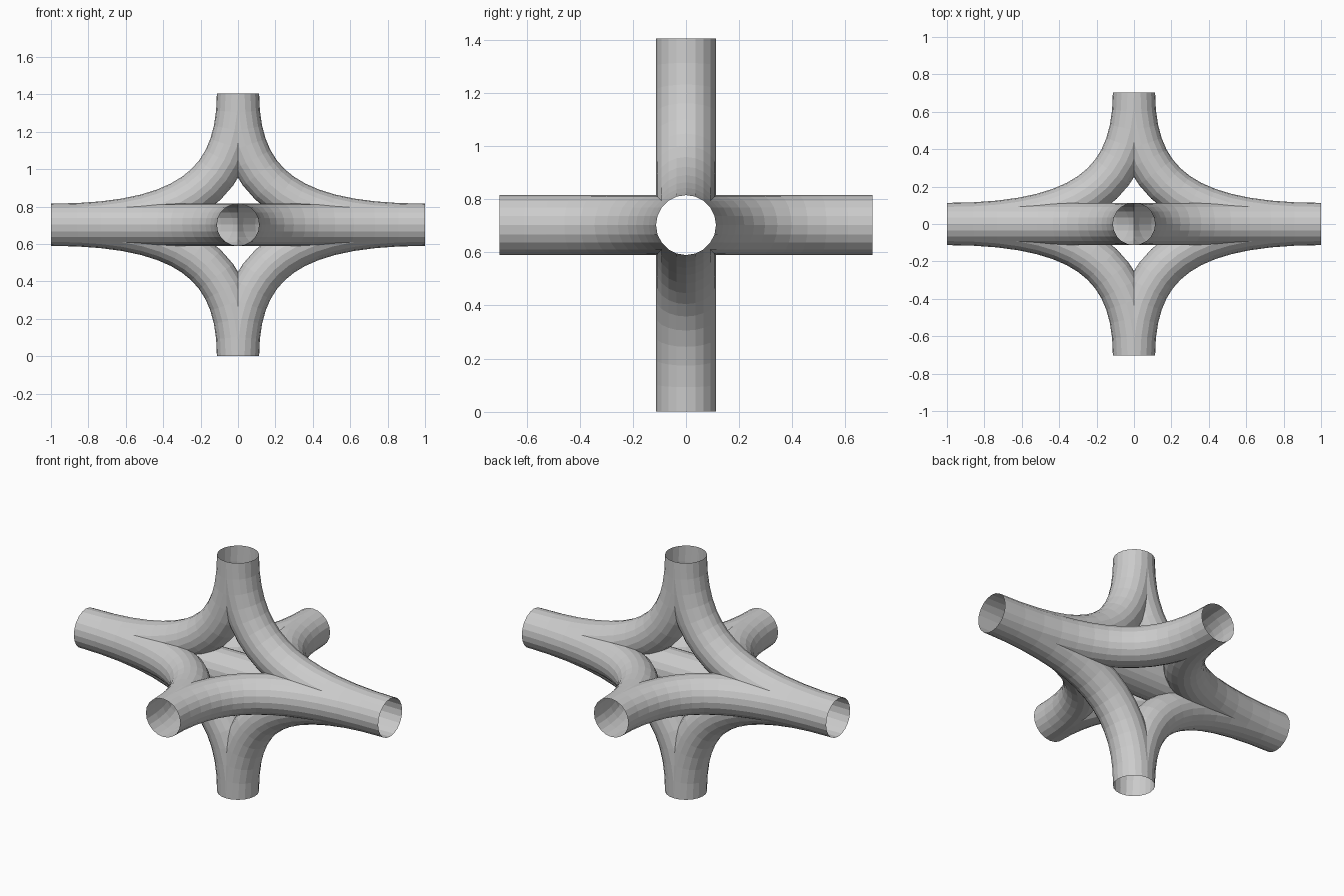
import bpy, bmesh, math
from mathutils import Vector

if "Cube" in bpy.data.objects:
    bpy.data.objects.remove(bpy.data.objects["Cube"])

R, SIDES, STEPS = 0.113, 20, 14
LONG, SHORT = 1.0, 0.703      # reach along x, reach along y and z
CENTRE = Vector((0, 0, SHORT))
PULL = 0.71                   # handle length of the arcs


def tube(name, points, tangents, side):
    """Capped round tube swept along points; side is normal to the path plane."""
    bm = bmesh.new()
    rings = []
    for p, t in zip(points, tangents):
        t = t.normalized()
        n = side.cross(t)
        rings.append([bm.verts.new(p + R * (math.cos(a) * n + math.sin(a) * side))
                      for a in (2 * math.pi * i / SIDES for i in range(SIDES))])
    for a, b in zip(rings, rings[1:]):
        for i in range(SIDES):
            j = (i + 1) % SIDES
            bm.faces.new((a[i], a[j], b[j], b[i]))
    bm.faces.new(rings[0])
    bm.faces.new(rings[-1])
    bmesh.ops.recalc_face_normals(bm, faces=bm.faces)
    me = bpy.data.meshes.new(name)
    bm.to_mesh(me)
    bm.free()
    ob = bpy.data.objects.new(name, me)
    bpy.context.collection.objects.link(ob)
    return ob


def arc(sx, out):
    """Curved branch from an x end to a y or z end."""
    p0, p3 = Vector((sx * LONG, 0, 0)), out * SHORT
    p1, p2 = p0 * (1 - PULL), p3 * (1 - PULL)
    pts, tans = [], []
    for k in range(STEPS + 1):
        t = k / STEPS
        u = 1 - t
        pts.append(u**3 * p0 + 3*u*u*t * p1 + 3*u*t*t * p2 + t**3 * p3)
        tans.append(3*u*u * (p1 - p0) + 6*u*t * (p2 - p1) + 3*t*t * (p3 - p2))
    return tube("branch", pts, tans, Vector((1, 0, 0)).cross(out))


# straight main pipe along x
X = Vector((1, 0, 0))
pipe = tube("pipe_junction", [-LONG * X, LONG * X], [X, X], Vector((0, 0, 1)))

# eight curved branches, merged into one hollow shell
bpy.context.view_layer.objects.active = pipe
for out in (Vector((0, 1, 0)), Vector((0, -1, 0)), Vector((0, 0, 1)), Vector((0, 0, -1))):
    for sx in (1, -1):
        branch = arc(sx, out)
        mod = pipe.modifiers.new("join", 'BOOLEAN')
        mod.operation = 'UNION'
        mod.solver = 'MANIFOLD'
        mod.object = branch
        bpy.ops.object.modifier_apply(modifier=mod.name)
        bpy.data.objects.remove(branch, do_unlink=True)

# open the six pipe mouths
bm = bmesh.new()
bm.from_mesh(pipe.data)
caps = [f for f in bm.faces
        if any(all(abs(v.co[i]) > e - 1e-3 for v in f.verts)
               for i, e in enumerate((LONG, SHORT, SHORT)))]
bmesh.ops.delete(bm, geom=caps, context='FACES')
bmesh.ops.translate(bm, verts=bm.verts, vec=CENTRE)
bm.to_mesh(pipe.data)
bm.free()
